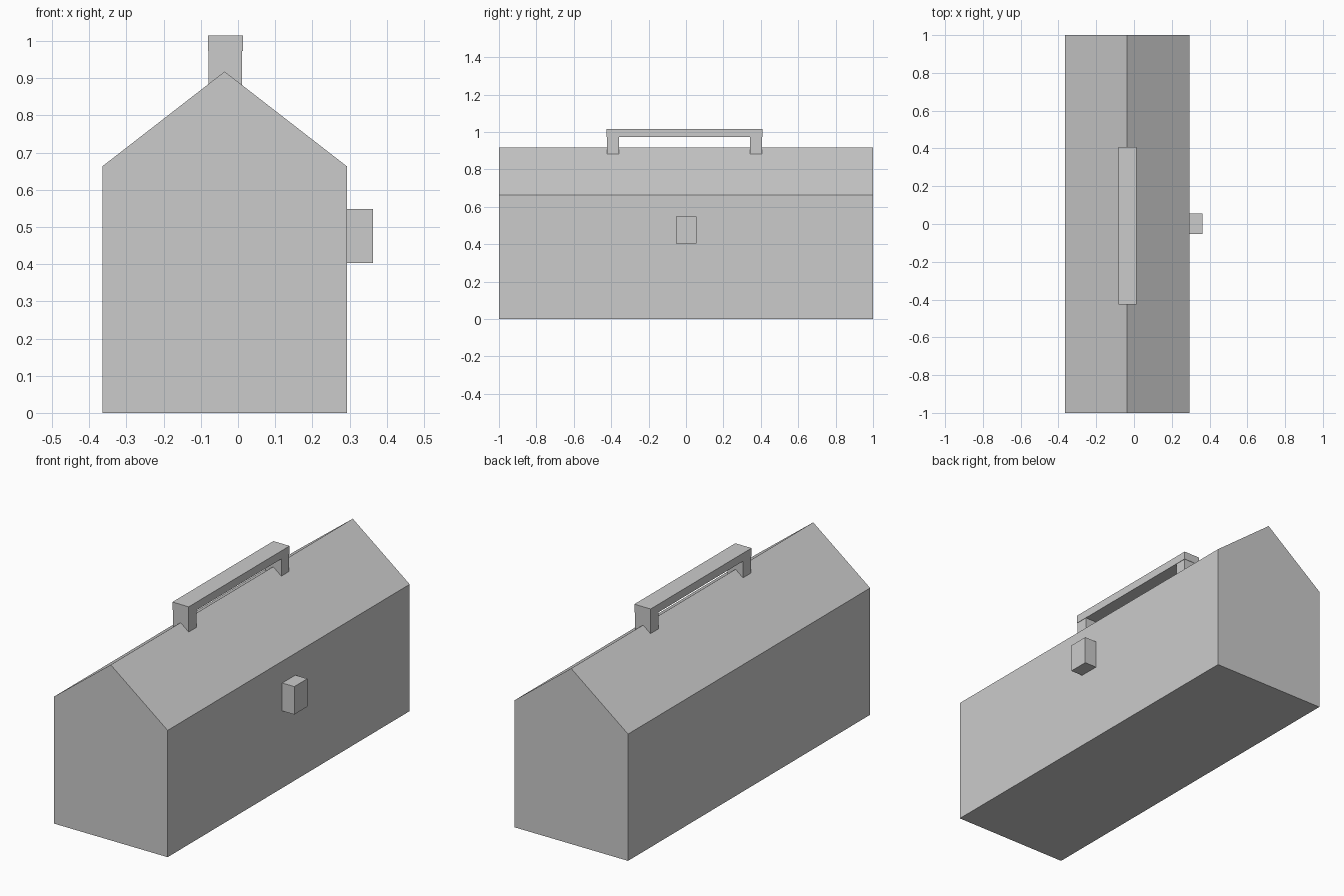
import bpy

if "Cube" in bpy.data.objects:
    bpy.data.objects.remove(bpy.data.objects["Cube"])


def prism(name, profile, y0, y1):
    """Extrude an x-z profile along y into a closed solid."""
    n = len(profile)
    verts = [(x, y, z) for y in (y0, y1) for x, z in profile]
    faces = [list(range(n)), list(range(2 * n - 1, n - 1, -1))]
    faces += [[i, i + n, (i + 1) % n + n, (i + 1) % n] for i in range(n)]
    mesh = bpy.data.meshes.new(name)
    mesh.from_pydata(verts, [], faces)
    obj = bpy.data.objects.new(name, mesh)
    bpy.context.collection.objects.link(obj)
    return obj


def box(name, x, y, z):
    return prism(name, [(x[0], z[0]), (x[1], z[0]), (x[1], z[1]), (x[0], z[1])], *y)


# Gabled body
prism("toolbox_body", [(-0.365, 0), (0.293, 0), (0.293, 0.663),
                       (-0.036, 0.918), (-0.365, 0.663)], -1, 1)

# Front latch
box("latch", (0.293, 0.363), (-0.053, 0.055), (0.403, 0.549))

# Carrying handle: top bar on two posts set into the ridge
box("handle_bar", (-0.081, 0.013), (-0.426, 0.408), (0.973, 1.015))
for name, y in (("handle_post_front", (-0.423, -0.358)),
                ("handle_post_back", (0.342, 0.406))):
    box(name, (-0.079, 0.011), y, (0.88, 0.973))
